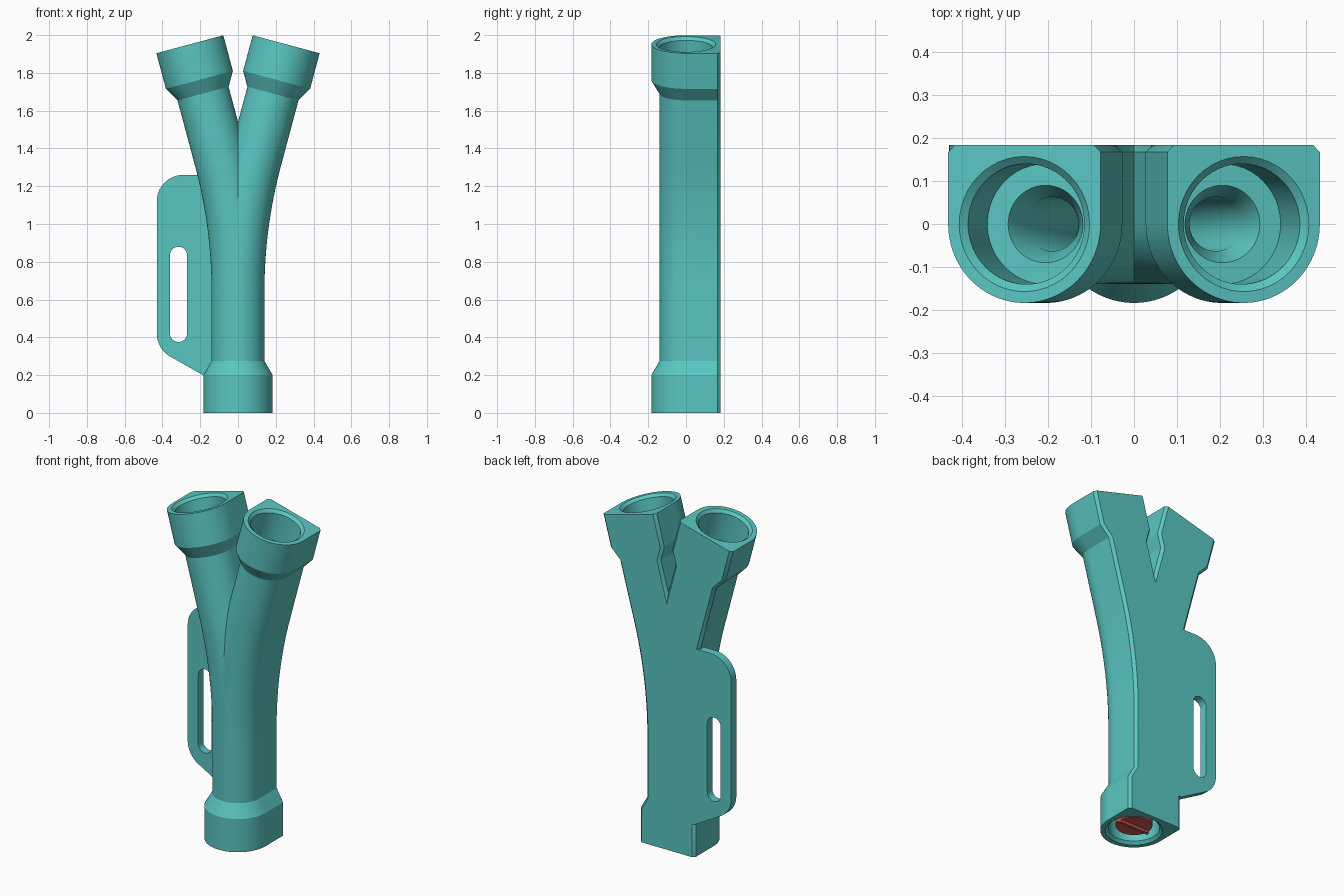
import bpy, bmesh, math
from math import sin, cos, pi, radians

if "Cube" in bpy.data.objects:
    bpy.data.objects.remove(bpy.data.objects["Cube"])

BACK, CH = 0.1835, 0.016        # flat back plane, corner chamfer
R, TILT = 2.7, radians(15)      # bend radius and branch tilt
Z0 = 1.0 - R * math.tan(TILT / 2)
ARC = R * TILT
LENGTH = Z0 + ARC + 0.985 - R * math.tan(TILT / 2)


def material(name, color):
    m = bpy.data.materials.new(name)
    m.diffuse_color = (*color, 1)
    m.use_nodes = True
    m.node_tree.nodes["Principled BSDF"].inputs["Base Color"].default_value = m.diffuse_color
    return m


teal = material("teal", (0.102, 0.565, 0.539))
red = material("red", (0.60, 0.10, 0.085))


def path(s):
    """Centre line: straight trunk, gentle bend, straight branch."""
    if s <= Z0:
        return 0, s, 0
    a = min((s - Z0) / R, TILT)
    t = max(s - Z0 - ARC, 0)
    return R * (1 - cos(a)) + t * sin(a), Z0 + R * sin(a) + t * cos(a), a


def d_section(r):
    """Round front, straight sides, flat chamfered back."""
    pts = [(r * cos(pi + i * pi / 48), r * sin(pi + i * pi / 48)) for i in range(48)]
    pts += [(r, (BACK - CH) * i / 5) for i in range(6)]
    pts += [((r - CH) * (1 - i / 6), BACK) for i in range(13)]
    pts += [(-r, (BACK - CH) * (1 - i / 5)) for i in range(5)]
    return pts


def circle(r):
    """Circle with the same point count as the D section."""
    ang = [pi + i * pi / 48 for i in range(48)] + [i * pi / 24 for i in range(24)]
    return [(r * cos(a), r * sin(a)) for a in ang]


def finish(ob, mat, angle=25):
    ob.data.materials.append(mat)
    bpy.ops.object.select_all(action='DESELECT')
    ob.select_set(True)
    bpy.context.view_layer.objects.active = ob
    bpy.ops.object.shade_smooth_by_angle(angle=radians(angle))


def mesh_object(name, bm, mat):
    me = bpy.data.meshes.new(name)
    bm.to_mesh(me)
    bm.free()
    ob = bpy.data.objects.new(name, me)
    bpy.context.collection.objects.link(ob)
    finish(ob, mat)
    return ob


# Forked pipe: outer skin going up, then sockets and bore coming back down
bend = [Z0 + ARC * i / 20 for i in range(21)]
outer = [(0, .1835), (.2, .1835), (.275, .14)] + [(s, .14) for s in bend]
outer += [(LENGTH - .27, .14), (LENGTH - .195, .1835), (LENGTH, .1835)]
inner = [(LENGTH, .157), (LENGTH - .016, .14), (LENGTH - .19, .14),
         (LENGTH - .19, .09), (LENGTH - .25, .063)]
inner += [(s, .063) for s in reversed(bend)]
inner += [(.25, .063), (.19, .09), (.19, .14), (.016, .14), (0, .157)]
stations = [(s, d_section(r)) for s, r in outer] + [(s, circle(r)) for s, r in inner]

bm = bmesh.new()
rings = []
for s, pts in stations:
    x, z, a = path(s)
    rings.append([bm.verts.new((x + u * cos(a), v, z - u * sin(a))) for u, v in pts])
for k, ring in enumerate(rings):
    nxt = rings[(k + 1) % len(rings)]
    for i in range(len(ring)):
        j = (i + 1) % len(ring)
        bm.faces.new((ring[i], ring[j], nxt[j], nxt[i]))
# Keep the right half and mirror it, so the branches meet in a clean seam
bmesh.ops.bisect_plane(bm, geom=bm.verts[:] + bm.edges[:] + bm.faces[:], dist=1e-5,
                       plane_co=(0, 0, 0), plane_no=(1, 0, 0), clear_inner=True)
bmesh.ops.mirror(bm, geom=bm.verts[:] + bm.edges[:] + bm.faces[:],
                 axis='X', merge_dist=1e-4)
bmesh.ops.remove_doubles(bm, verts=bm.verts[:], dist=1e-5)
bmesh.ops.recalc_face_normals(bm, faces=bm.faces[:])
mesh_object("forked_pipe", bm, teal)


# Grip plate with a rounded slot, flush with the flat back
def arc(cx, cz, r, a0, a1, n=14):
    return [(cx + r * cos(radians(a0 + (a1 - a0) * i / n)),
             cz + r * sin(radians(a0 + (a1 - a0) * i / n))) for i in range(n + 1)]


outline = [(-.1, .2), (-.1, 1.26)] + arc(-.29, 1.12, .14, 90, 180)
outline += arc(-.29, .42, .14, 180, 240) + [(-.185, .2)]
slot = arc(-.315, .835, .045, 0, 180) + arc(-.315, .42, .045, 180, 360)
cu = bpy.data.curves.new("grip_plate", 'CURVE')
cu.dimensions, cu.fill_mode, cu.extrude = '2D', 'BOTH', .024
for loop in (outline, slot):
    sp = cu.splines.new('POLY')
    sp.points.add(len(loop) - 1)
    for p, (x, z) in zip(sp.points, loop):
        p.co = (x, z, 0, 1)
    sp.use_cyclic_u = True
grip = bpy.data.objects.new("grip_plate", cu)
bpy.context.collection.objects.link(grip)
grip.rotation_euler = (pi / 2, 0, 0)
grip.location = (0, BACK - .024, 0)
bpy.context.view_layer.objects.active = grip
grip.select_set(True)
bpy.ops.object.select_all(action='DESELECT')
grip.select_set(True)
bpy.ops.object.convert(target='MESH')
finish(bpy.context.view_layer.objects.active, teal)

# Red plug inside the lower socket, with a ridge across its face
bpy.ops.mesh.primitive_cylinder_add(vertices=48, radius=.1, depth=.16, location=(0, 0, .11))
plug = bpy.context.object
plug.name = "plug"
finish(plug, red)
bpy.ops.mesh.primitive_cube_add(size=1, location=(0, 0, .025))
ridge = bpy.context.object
ridge.name = "plug_ridge"
ridge.scale = (.2, .018, .02)
finish(ridge, red)
